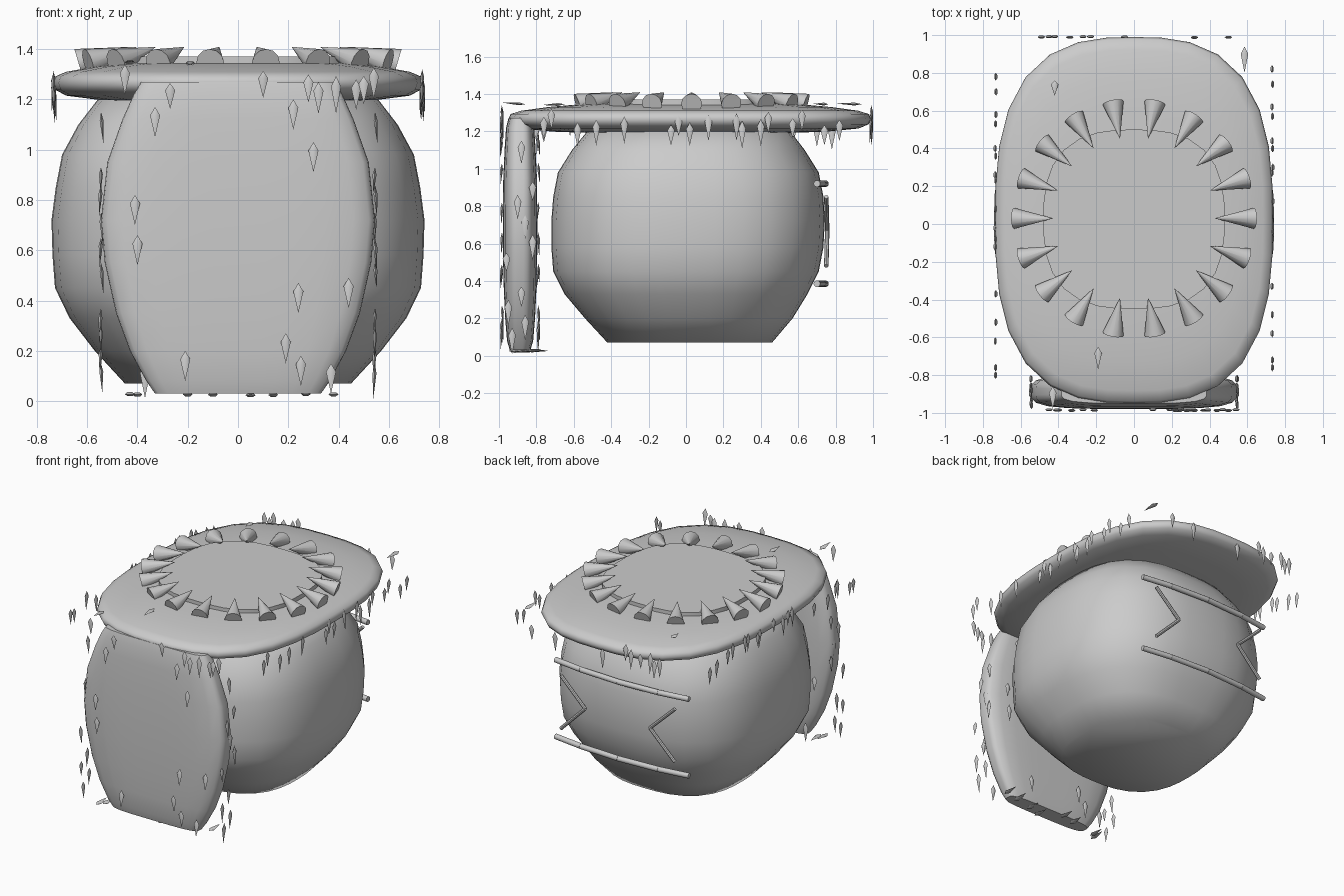
import bpy, bmesh, math, random
from mathutils import Vector, Matrix

if "Cube" in bpy.data.objects:
    bpy.data.objects.remove(bpy.data.objects["Cube"])

random.seed(4)


def finish(bm, name, angle=40):
    bmesh.ops.recalc_face_normals(bm, faces=bm.faces)
    me = bpy.data.meshes.new(name)
    bm.to_mesh(me)
    bm.free()
    ob = bpy.data.objects.new(name, me)
    bpy.context.collection.objects.link(ob)
    bpy.ops.object.select_all(action='DESELECT')
    ob.select_set(True)
    bpy.context.view_layer.objects.active = ob
    bpy.ops.object.shade_smooth_by_angle(angle=math.radians(angle))
    return ob


def loft(name, rings, power, seg=32, angle=40):
    """Stack of superellipse rings (z, half_x, y_min, y_max), capped at both ends."""
    bm = bmesh.new()
    loops = []
    for z, rx, y0, y1 in rings:
        loop = []
        for i in range(seg):
            a = 2 * math.pi * i / seg
            c, s = math.cos(a), math.sin(a)
            k = (abs(c) ** power + abs(s) ** power) ** (-1 / power)
            loop.append(bm.verts.new((rx * c * k, (y0 + y1) / 2 + (y1 - y0) / 2 * s * k, z)))
        loops.append(loop)
    for a, b in zip(loops, loops[1:]):
        for i in range(seg):
            j = (i + 1) % seg
            bm.faces.new((a[i], a[j], b[j], b[i]))
    bm.faces.new(loops[0])
    bm.faces.new(loops[-1])
    return finish(bm, name, angle)


def add_cone(bm, p, q, r1, r2, seg=12):
    p, q = Vector(p), Vector(q)
    rot = (q - p).to_track_quat('Z', 'Y').to_matrix().to_4x4()
    bmesh.ops.create_cone(bm, cap_ends=True, segments=seg, radius1=r1, radius2=r2,
                          depth=(q - p).length,
                          matrix=Matrix.Translation((p + q) / 2) @ rot)


def add_thorn(bm, top, along, normal, length=None):
    """Flattened leaf: blunt top, widest a quarter of the way, long tip."""
    length = length or random.uniform(0.10, 0.15)
    n = Vector(normal).normalized()
    d = (Vector(along) + n * random.uniform(-0.08, 0.08)).normalized()
    side = d.cross(n).normalized()
    t = Vector(top)
    m = t + d * length * 0.28
    a, b = bm.verts.new(t), bm.verts.new(t + d * length)
    ring = [bm.verts.new(m + side * 0.02 * math.cos(k * math.pi / 3) + n * 0.009 * math.sin(k * math.pi / 3))
            for k in range(6)]
    for i in range(6):
        j = (i + 1) % 6
        bm.faces.new((a, ring[i], ring[j]))
        bm.faces.new((b, ring[j], ring[i]))


DOWN = (0, 0, -1)

# Rounded pot body
loft("pot_body", [(0.07, 0.45, -0.42, 0.46), (0.2, 0.57, -0.54, 0.57),
                  (0.33, 0.67, -0.65, 0.65), (0.45, 0.728, -0.71, 0.71),
                  (0.58, 0.738, -0.72, 0.735), (0.72, 0.742, -0.72, 0.742),
                  (0.85, 0.725, -0.71, 0.735), (0.98, 0.70, -0.685, 0.71),
                  (1.10, 0.635, -0.61, 0.635), (1.21, 0.55, -0.52, 0.55)], 2.65, angle=80)

# Wide lens-shaped lid with a soft rim
lid = [(0.5, 1.19), (0.75, 1.198), (0.93, 1.215), (0.985, 1.237), (1, 1.265),
       (0.988, 1.292), (0.93, 1.31), (0.78, 1.33), (0.6, 1.345)]
loft("lid", [(z, 0.735 * s, 0.02 - 0.97 * s, 0.02 + 0.97 * s) for s, z in lid], 2.8, angle=60)

# Mouth disc on top of the lid
loft("mouth_disc", [(1.3, 0.48, -0.45, 0.5), (1.37, 0.48, -0.45, 0.5)], 2.7)

# Ring of teeth pointing inwards, bases sunk into the lid
bm = bmesh.new()
for i in range(18):
    a = 2 * math.pi * i / 18
    c, s = math.cos(a), math.sin(a)
    add_cone(bm, (0.635 * c, 0.03 + 0.62 * s, 1.347), (0.43 * c, 0.03 + 0.43 * s, 1.408), 0.056, 0.001)
finish(bm, "teeth")

# Standing front panel
panel = [(0.03, 0.33, 0.055), (0.08, 0.365, 0.07), (0.2, 0.43, 0.08), (0.35, 0.485, 0.087),
         (0.55, 0.53, 0.092), (0.72, 0.545, 0.092), (0.95, 0.52, 0.09),
         (1.12, 0.46, 0.082), (1.22, 0.415, 0.075), (1.27, 0.385, 0.062)]
loft("front_panel", [(z, x, -0.887 - t, -0.887 + t) for z, x, t in panel], 4.0)

# Back face marks: two bars bent round the body and two chevrons
bm = bmesh.new()
for z in (0.92, 0.385):
    pts = [(x, 0.745 - 0.045 * (x / 0.515) ** 2, z) for x in (-0.515, -0.3, 0, 0.3, 0.515)]
    for p, q in zip(pts, pts[1:]):
        add_cone(bm, p, q, 0.018, 0.018)
finish(bm, "back_bars")
bm = bmesh.new()
for s in (-1, 1):
    for z in (0.85, 0.48):
        add_cone(bm, (s * 0.44, 0.75, z), (s * 0.25, 0.755, 0.67), 0.012, 0.012, 8)
finish(bm, "back_chevrons")

# Thorns hanging round the lid
bm = bmesh.new()
for s in (-1, 1):
    for y in (-0.78, -0.74, -0.6, -0.5, -0.35, -0.1, -0.06, 0.0, 0.1, 0.25, 0.28, 0.38, 0.42, 0.55, 0.6, 0.72, 0.8):
        add_thorn(bm, (s * 0.733, s * 0.02 + y, random.uniform(1.23, 1.32)), DOWN, (s, 0, 0))
for y in (-0.985, 0.99):
    for x in (-0.45, -0.27, 0.1, 0.28, 0.32, 0.39, 0.47, 0.5, 0.54):
        add_thorn(bm, (x if y < 0 else 0.05 - x, y, random.uniform(1.26, 1.34)), DOWN, (0, y, 0))
for x, y, l in ((0.585, 0.94, 0.14), (-0.42, 0.76, 0.08), (-0.19, -0.65, 0.12), (-0.43, -0.86, 0.12)):
    add_thorn(bm, (x, y, 1.345), (0, -1, 0), (0, 0, 1), l)
finish(bm, "lid_thorns")

# Thorns on every side of the front panel
bm = bmesh.new()
for x, z in ((-0.33, 1.17), (0.22, 1.2), (0.3, 1.03), (-0.41, 0.82), (-0.4, 0.66), (0.24, 0.47),
             (0.44, 0.49), (0.19, 0.27), (-0.21, 0.2), (0.25, 0.18), (0.37, 0.15)):
    add_thorn(bm, (x, -0.984, z), DOWN, (0, -1, 0), 0.12)
    add_thorn(bm, (-x, -0.79, z), DOWN, (0, 1, 0))
for s in (-1, 1):
    for y, z in ((-0.88, 1.15), (-0.82, 0.93), (-0.9, 0.86), (-0.86, 0.75), (-0.82, 0.65),
                 (-0.96, 0.55), (-0.88, 0.37), (-0.95, 0.3), (-0.86, 0.22), (-0.93, 0.15)):
        add_thorn(bm, (s * 0.545, y, z), DOWN, (s, 0, 0))
for i, x in enumerate((-0.43, -0.4, -0.2, -0.1, 0.05, 0.14, 0.27, 0.38)):
    add_thorn(bm, (x, -0.95 + 0.03 * (i % 4), 0.026), (0, 1, 0), DOWN, 0.12)
finish(bm, "panel_thorns")
